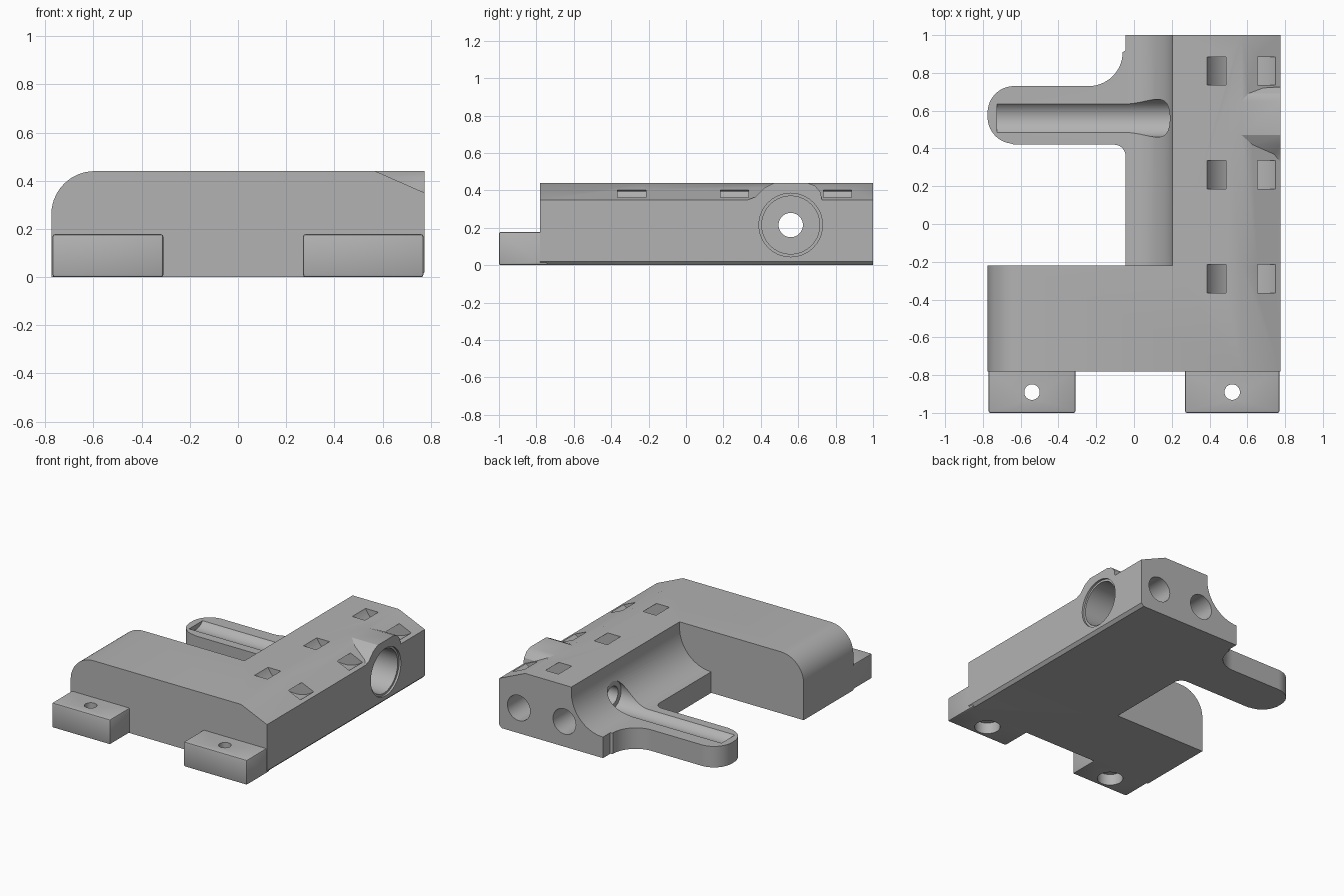
import bpy, bmesh, math
from mathutils import Vector

cube = bpy.data.objects.get("Cube")
if cube:
    bpy.data.objects.remove(cube)

grey = bpy.data.materials.new("warm_grey_plastic")
grey.use_nodes = True
colour = (0.45, 0.45, 0.45, 1)
grey.diffuse_color = colour
grey.node_tree.nodes["Principled BSDF"].inputs["Base Color"].default_value = colour


def arc(cx, cy, r, start, end, n=14):
    """Points along a circular arc, angles in degrees."""
    angles = [math.radians(start + (end - start) * i / n) for i in range(n + 1)]
    return [(cx + r * math.cos(a), cy + r * math.sin(a)) for a in angles]


def prism(name, points, axis, lo, hi):
    """Extrude a 2D profile along the given axis."""
    place = {"x": lambda u, v, w: (w, u, v),
             "y": lambda u, v, w: (u, w, v),
             "z": lambda u, v, w: (u, v, w)}[axis]
    bm = bmesh.new()
    face = bm.faces.new([bm.verts.new(place(u, v, lo)) for u, v in points])
    out = bmesh.ops.extrude_face_region(bm, geom=[face])
    moved = [g for g in out["geom"] if isinstance(g, bmesh.types.BMVert)]
    bmesh.ops.translate(bm, verts=moved, vec=Vector(place(0, 0, hi - lo)))
    bmesh.ops.recalc_face_normals(bm, faces=bm.faces)
    mesh = bpy.data.meshes.new(name)
    bm.to_mesh(mesh)
    bm.free()
    obj = bpy.data.objects.new(name, mesh)
    bpy.context.collection.objects.link(obj)
    mesh.materials.append(grey)
    return obj


def rod(name, cx, cy, r, axis, lo, hi):
    return prism(name, arc(cx, cy, r, 0, 360, 40)[:-1], axis, lo, hi)


def apply_modifier(obj, mod):
    bpy.ops.object.select_all(action="DESELECT")
    bpy.context.view_layer.objects.active = obj
    obj.select_set(True)
    bpy.ops.object.modifier_apply(modifier=mod.name)


def combine(body, tool, operation):
    """Join or cut with a tool shape, then remove the tool."""
    mod = body.modifiers.new("combine", "BOOLEAN")
    mod.operation, mod.solver, mod.object = operation, "EXACT", tool
    apply_modifier(body, mod)
    bpy.data.objects.remove(tool)


RIGHT, TOP, ARM_TOP = 0.775, 0.44, 0.15
BORE_Y, BORE_Z = 0.56, 0.215

# Right-hand edge shared by both housings: bottom bevel and top chamfer
right_edge = [(0.755, 0), (RIGHT, 0.02), (RIGHT, 0.35), (0.57, TOP)]

# Wide front housing with its rounded shoulder
body = prism("motor_mount_body",
             [(-RIGHT, 0)] + right_edge + arc(-0.595, 0.26, 0.18, 90, 180),
             "y", -0.78, -0.22)

# Long beam with a concave scoop down its inner side
beam = prism("beam", [(-0.045, 0)] + right_edge
             + [(0.205, TOP)] + arc(-0.045, 0.4, 0.25, 0, -90, 20),
             "y", -0.22, 1)
combine(body, beam, "UNION")

# Side arm with rounded tip and filleted root
arm = prism("side_arm",
            arc(-0.635, 0.565, 0.14, 180, 270)[:-1] + [(-0.635, 0.42)]
            + arc(-0.105, 0.36, 0.06, 90, 0, 8) + [(0.1, 0.36), (0.1, 1)]
            + arc(-0.24, 0.91, 0.18, 0, -90) + [(-0.635, 0.73)]
            + arc(-0.635, 0.59, 0.14, 90, 180),
            "z", 0, ARM_TOP)
combine(body, arm, "UNION")

# Raised boss around the large bore
boss = prism("bore_boss",
             [(0.33, 0.3), (0.33, 0.35), (0.37, 0.365), (0.42, 0.415), (0.47, TOP),
              (0.65, TOP), (0.69, 0.425), (0.72, 0.39), (0.735, 0.3)],
             "x", 0.5, RIGHT)
combine(body, boss, "UNION")

# Front mounting tabs
for lo, hi in ((-0.77, -0.31), (0.27, 0.77)):
    tab = prism("mounting_tab", [(lo, -1), (hi, -1), (hi, -0.74), (lo, -0.74)],
                "z", 0, 0.178)
    bevel = tab.modifiers.new("soft_edges", "BEVEL")
    bevel.width, bevel.segments = 0.01, 2
    apply_modifier(tab, bevel)
    combine(body, tab, "UNION")

# Screw holes with recesses underneath
for x in (-0.54, 0.52):
    combine(body, rod("screw_hole", x, -0.89, 0.041, "z", -0.1, 0.3), "DIFFERENCE")
    combine(body, rod("screw_recess", x, -0.89, 0.085, "z", -0.1, 0.08), "DIFFERENCE")

# Stepped bore: rim, wide recess, through hole, then open groove on the arm
for radius, lo, hi in ((0.17, 0.76, 0.9), (0.155, 0.45, 0.9),
                       (0.065, 0.1, 0.9), (0.1, -0.725, 0.19)):
    combine(body, rod("bore", BORE_Y, BORE_Z, radius, "x", lo, hi), "DIFFERENCE")

# Rod holes in the back face
for x in (0.62, 0.26):
    combine(body, rod("rod_hole", x, 0.18, 0.09, "y", 0.75, 1.1), "DIFFERENCE")

# Curved tie slots dipping beneath the chamfer edge
for y in (-0.29, 0.26, 0.81):
    profile = arc(0.6, 0.55, 0.24, 180, 360, 24) + arc(0.6, 0.55, 0.157, 360, 180, 24)
    combine(body, prism("tie_slot", profile, "y", y - 0.075, y + 0.075), "DIFFERENCE")

bpy.ops.object.select_all(action="DESELECT")
body.select_set(True)
bpy.context.view_layer.objects.active = body
bpy.ops.object.shade_smooth_by_angle(angle=math.radians(25))
